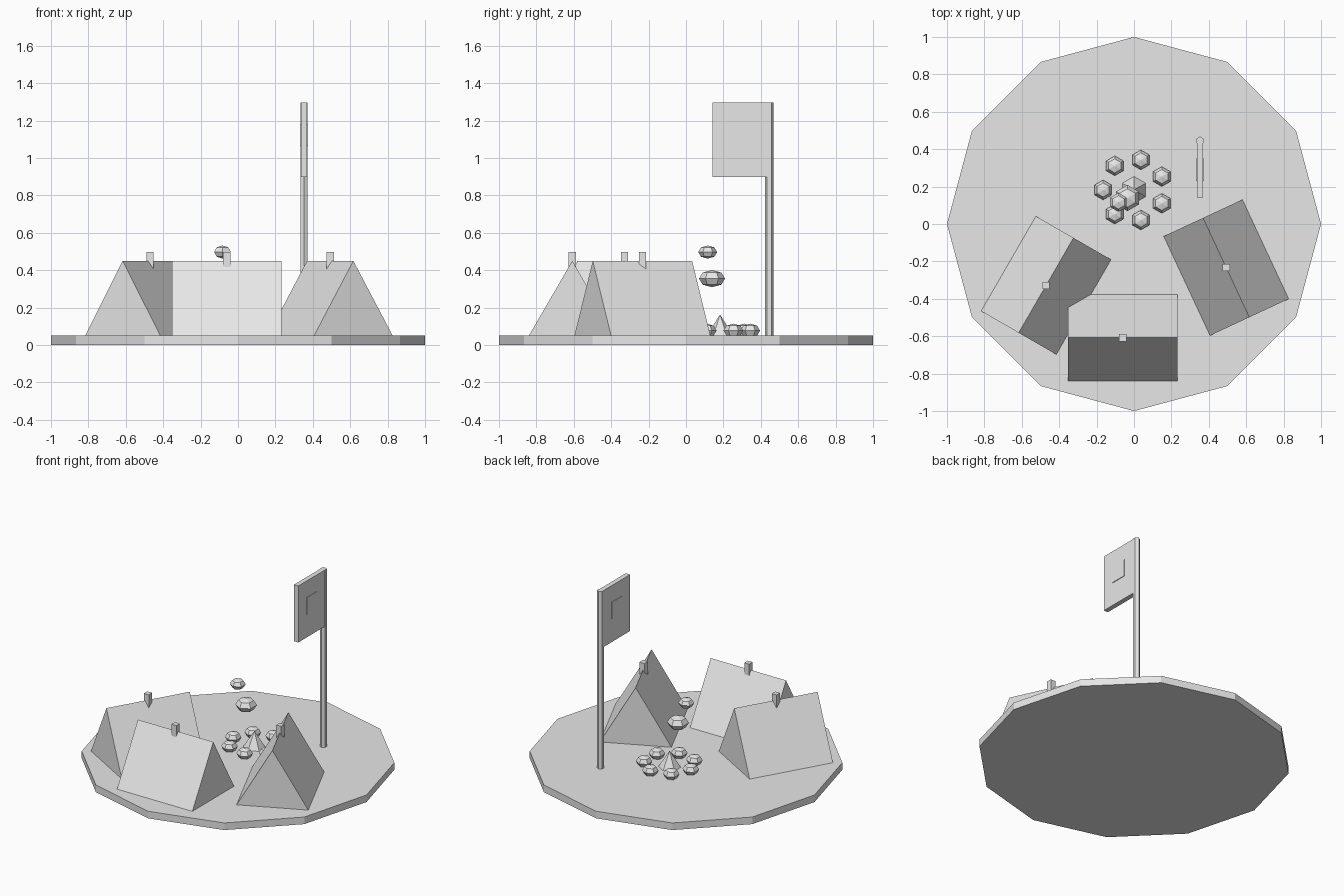
import bpy
import bmesh
import math

if "Cube" in bpy.data.objects:
    bpy.data.objects.remove(bpy.data.objects["Cube"])

grey = bpy.data.materials.new("light_grey")
grey.diffuse_color = (0.8, 0.8, 0.8, 1)
grey.use_nodes = True
grey.node_tree.nodes["Principled BSDF"].inputs["Base Color"].default_value = grey.diffuse_color


def make(name, verts, faces, loc=(0, 0, 0), turn=0):
    """Create a flat-shaded object with consistent outward normals."""
    mesh = bpy.data.meshes.new(name)
    mesh.from_pydata(verts, [], faces)
    bm = bmesh.new()
    bm.from_mesh(mesh)
    bmesh.ops.recalc_face_normals(bm, faces=bm.faces)
    bm.to_mesh(mesh)
    bm.free()
    mesh.materials.append(grey)
    ob = bpy.data.objects.new(name, mesh)
    ob.location = loc
    ob.rotation_euler[2] = math.radians(turn)
    bpy.context.collection.objects.link(ob)
    return ob


def lathe(name, profile, sides, loc=(0, 0, 0)):
    """Spin (radius, z) points; a zero radius becomes a single tip."""
    verts, rings, faces = [], [], []
    for r, z in profile:
        n = sides if r else 1
        rings.append([len(verts) + i % n for i in range(sides)])
        for i in range(n):
            a = math.pi / 2 + math.tau * i / sides
            verts.append((r * math.cos(a), r * math.sin(a), z))
    for low, high in zip(rings, rings[1:]):
        for i in range(sides):
            j = (i + 1) % sides
            quad = [low[i], low[j], high[j], high[i]]
            faces.append(list(dict.fromkeys(quad)))
    for ring in (rings[0], rings[-1]):
        if len(set(ring)) > 1:
            faces.append(ring)
    return make(name, verts, faces, loc)


def box(name, size, loc):
    x, y, z = (s / 2 for s in size)
    verts = [(a, b, c) for a in (-x, x) for b in (-y, y) for c in (-z, z)]
    faces = [(0, 1, 3, 2), (4, 5, 7, 6), (0, 1, 5, 4),
             (2, 3, 7, 6), (0, 2, 6, 4), (1, 3, 7, 5)]
    return make(name, verts, faces, loc)


def blob(name, r, h, loc):
    """Squashed six-sided ball."""
    k = math.sqrt(0.5)
    return lathe(name, [(0, -h), (r * k, -h * k), (r, 0), (r * k, h * k), (0, h)], 6, loc)


def tent(name, x, y, turn):
    """Triangular prism with its ridge along local x, and a small ridge post."""
    l, w, h = 0.293, 0.232, 0.4
    verts = [(s * l, p, q) for s in (-1, 1) for p, q in ((-w, 0), (w, 0), (0, h))]
    faces = [(0, 1, 2), (3, 4, 5), (0, 1, 4, 3), (1, 2, 5, 4), (2, 0, 3, 5)]
    make(name, verts, faces, (x, y, 0.05), turn)
    box(name + "_ridge_post", (0.038, 0.038, 0.1), (x, y, 0.448))


# Round camp ground
lathe("ground_disc", [(1, 0), (1, 0.05)], 12)

# Three tents
tent("front_tent", -0.06, -0.608, 0)
tent("left_tent", -0.47, -0.328, 60)
tent("right_tent", 0.493, -0.233, 115)

# Campfire with a ring of stones and rising smoke
FIRE_Y = 0.182
lathe("flame", [(0.072, 0.05), (0, 0.163)], 6, (0, FIRE_Y, 0))
for i in range(7):
    a = math.pi + math.tau * i / 7
    blob("fire_stone", 0.053, 0.037,
         (0.165 * math.cos(a), FIRE_Y + 0.165 * math.sin(a), 0.077))
blob("smoke_low", 0.07, 0.046, (-0.035, 0.139, 0.355))
blob("smoke_high", 0.051, 0.035, (-0.083, 0.116, 0.497))

# Flag pole, flag and its square badge
lathe("flag_pole", [(0.023, 0.05), (0.023, 1.297)], 6, (0.353, 0.445, 0))
box("flag", (0.034, 0.293, 0.397), (0.353, 0.288, 1.098))
box("flag_badge", (0.043, 0.118, 0.118), (0.353, 0.29, 1.122))
